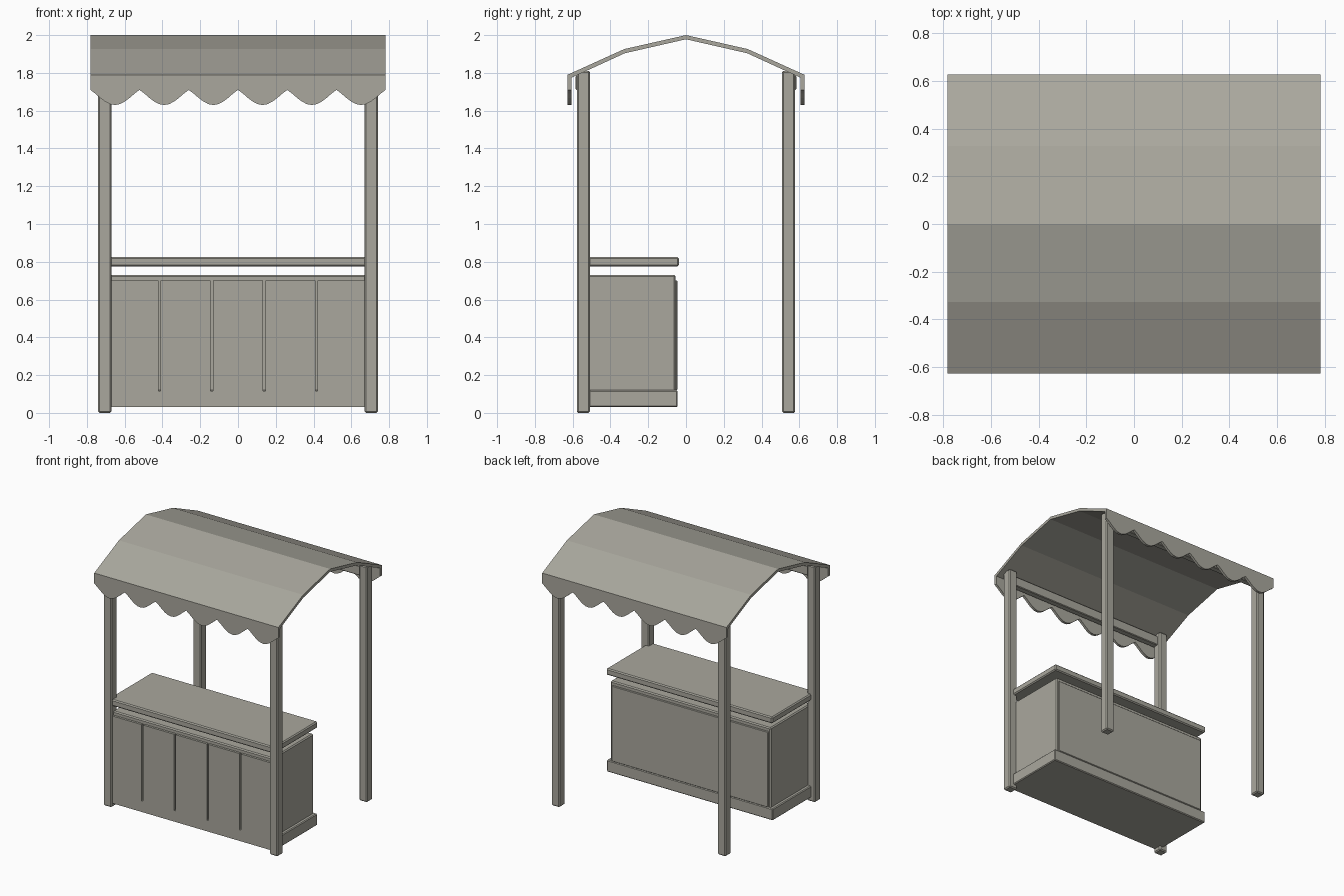
import bpy, math

cube = bpy.data.objects.get("Cube")
if cube:
    bpy.data.objects.remove(cube, do_unlink=True)

# One weathered grey for the whole stall
grey = bpy.data.materials.new("warm_grey")
grey.use_nodes = True
colour = (0.40, 0.39, 0.34, 1.0)
grey.diffuse_color = colour
shader = next(n for n in grey.node_tree.nodes if n.type == 'BSDF_PRINCIPLED')
shader.inputs["Base Color"].default_value = colour
shader.inputs["Roughness"].default_value = 0.8


def make(name, verts, faces, bevel=0.0):
    mesh = bpy.data.meshes.new(name)
    mesh.from_pydata(verts, [], faces)
    mesh.update()
    mesh.materials.append(grey)
    obj = bpy.data.objects.new(name, mesh)
    bpy.context.collection.objects.link(obj)
    if bevel:
        mod = obj.modifiers.new("edge_bevel", 'BEVEL')
        mod.width = bevel
        mod.segments = 1
    return obj


def prism(name, outline, start, end, place, bevel=0.0):
    """Extrude a closed 2D outline; place(a, b, depth) gives the 3D point."""
    n = len(outline)
    verts = [place(a, b, d) for d in (start, end) for a, b in outline]
    faces = [(i, (i + 1) % n, n + (i + 1) % n, n + i) for i in range(n)]
    faces += [tuple(reversed(range(n))), tuple(range(n, 2 * n))]
    obj = make(name, verts, faces, bevel)
    fix_normals(obj)
    return obj


def fix_normals(obj):
    import bmesh
    bm = bmesh.new()
    bm.from_mesh(obj.data)
    bmesh.ops.recalc_face_normals(bm, faces=bm.faces)
    bm.to_mesh(obj.data)
    bm.free()


def box(name, x, y, z, bevel=0.0):
    outline = [(x[0], y[0]), (x[1], y[0]), (x[1], y[1]), (x[0], y[1])]
    return prism(name, outline, z[0], z[1], lambda a, b, d: (a, b, d), bevel)


def along_y(a, b, d):
    return (a, d, b)


def along_x(a, b, d):
    return (d, a, b)


# Four corner posts
for side, sx in (("right", -1), ("left", 1)):
    for end, sy in (("front", -1), ("back", 1)):
        xs = sorted((sx * 0.67, sx * 0.74))
        ys = sorted((sy * 0.508, sy * 0.578))
        box(f"{end}_{side}_post", xs, ys, (0, 1.81), 0.008)

# Beams joining the post tops
for end, sy in (("front", -1), ("back", 1)):
    box(f"{end}_beam", (-0.70, 0.70), sorted((sy * 0.535, sy * 0.584)), (1.71, 1.785), 0.005)

# Counter: cabinet, plinth, rear panel and raised top
box("cabinet_body", (-0.68, 0.68), (-0.55, -0.055), (0.04, 0.73), 0.008)
box("cabinet_plinth", (-0.705, 0.705), (-0.558, -0.045), (0.03, 0.12), 0.006)
box("rear_panel", (-0.665, 0.665), (-0.07, -0.045), (0.12, 0.70), 0.004)
box("countertop", (-0.705, 0.705), (-0.567, -0.038), (0.775, 0.825), 0.008)

# Front cladding with four slots cut between the boards
cladding = [(0.69, 0.70), (0.69, 0.03), (-0.69, 0.03), (-0.69, 0.70)]
for i in range(4):
    x = (i - 1.5) * 0.277
    cladding += [(x - 0.006, 0.70), (x - 0.006, 0.115), (x + 0.006, 0.115), (x + 0.006, 0.70)]
prism("front_boards", cladding, -0.567, -0.545, along_y)

# Faceted arched canopy
arch = [(-0.627, 1.79), (-0.327, 1.926), (0, 2.0), (0.327, 1.926), (0.627, 1.79)]
under = [(y * 0.99, z - 0.022) for y, z in reversed(arch)]
prism("canopy", arch + under, -0.782, 0.782, along_x)

# Scalloped valances hanging from both long edges
scallops, steps = 6, 10
lower = []
for i in range(scallops * steps + 1):
    t = i / steps
    lower.append((-0.782 + 1.564 * t / scallops,
                  1.71 - 0.08 * abs(math.sin(math.pi * t)) ** 1.2))
for end, sy in (("front", -1), ("back", 1)):
    outline = [(0.782, 1.79), (-0.782, 1.79)] + lower
    prism(f"{end}_valance", outline, sy * 0.607, sy * 0.627, along_y)
